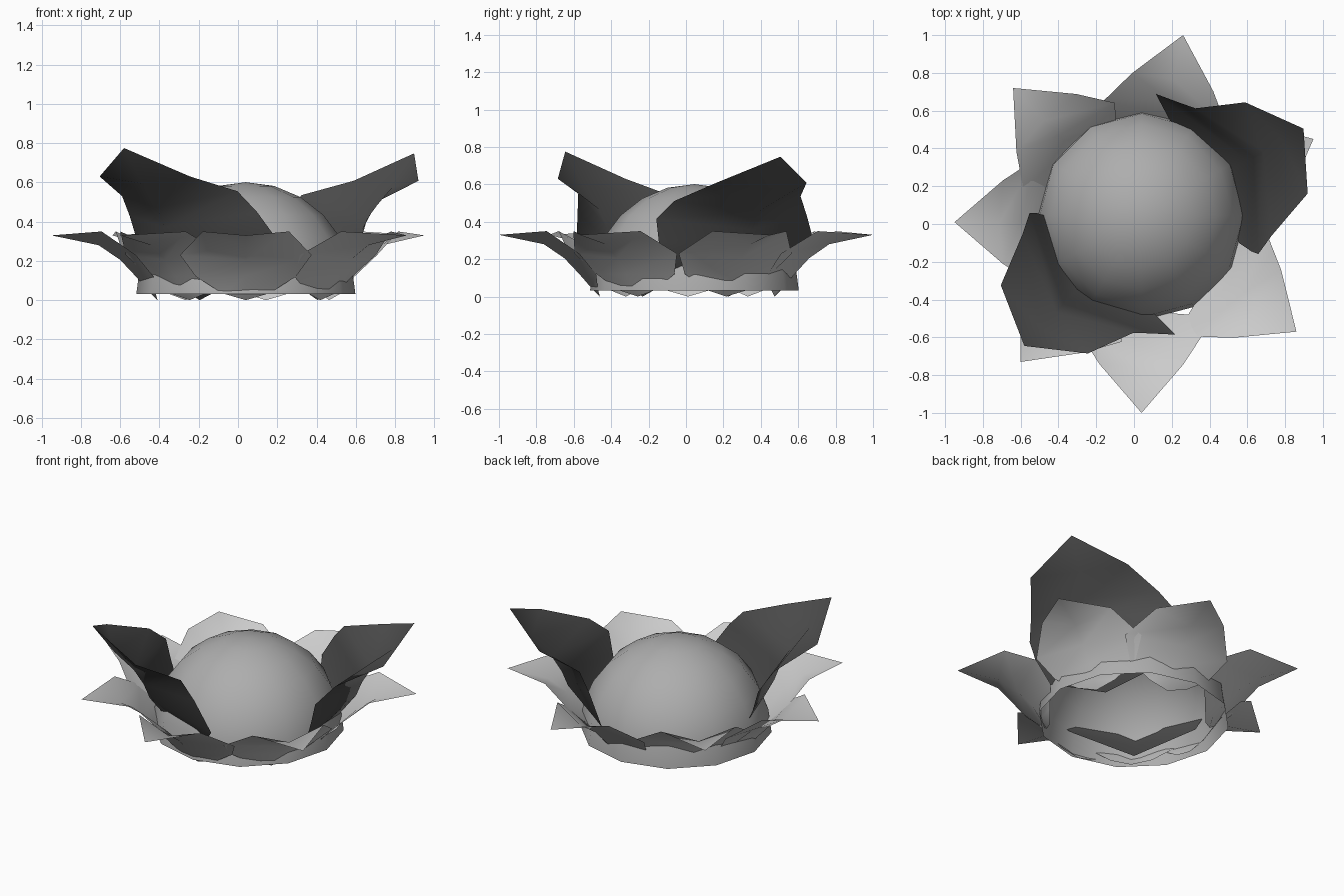
import bpy, bmesh, math
from mathutils import Vector

if "Cube" in bpy.data.objects:
    bpy.data.objects.remove(bpy.data.objects["Cube"])


def grey(name, v):
    m = bpy.data.materials.new(name)
    m.diffuse_color = (v, v, v, 1)
    m.use_nodes = True
    m.node_tree.nodes["Principled BSDF"].inputs["Base Color"].default_value = m.diffuse_color
    return m


DOME, DARK = grey("dome_grey", 0.42), grey("petal_dark", 0.075)


def finish(bm, name, mat=None):
    bmesh.ops.recalc_face_normals(bm, faces=bm.faces)
    me = bpy.data.meshes.new(name)
    bm.to_mesh(me)
    bm.free()
    for p in me.polygons:
        p.use_smooth = True
    if mat:
        me.materials.append(mat)
    ob = bpy.data.objects.new(name, me)
    bpy.context.collection.objects.link(ob)
    return ob


def blade(name, centre, angle, offset, zs, base, rows, tip, mat=None):
    """Pointed blade pointing outward. Points are (outward, sideways, height)."""
    d = Vector((math.cos(angle), math.sin(angle), 0))
    s = Vector((-d.y, d.x, 0))
    bm = bmesh.new()

    def vert(p):
        co = Vector(centre) + d * (p[0] + offset) + s * p[1]
        co.z = p[2] * zs
        return bm.verts.new(co)

    b, t = vert(base), vert(tip)
    grid = [[vert(p) for p in row] for row in rows]
    for i in range(2):
        bm.faces.new((b, grid[0][i], grid[0][i + 1]))
        for lo, hi in zip(grid, grid[1:]):
            bm.faces.new((lo[i], hi[i], hi[i + 1], lo[i + 1]))
        bm.faces.new((t, grid[-1][i + 1], grid[-1][i]))
    return finish(bm, name, mat)


# Open-bottomed dome in the middle
bm = bmesh.new()
bmesh.ops.create_uvsphere(bm, u_segments=12, v_segments=12, radius=0.558)
bmesh.ops.delete(bm, geom=[v for v in bm.verts if v.co.z < -0.01], context='VERTS')
for v in bm.verts:
    v.co.z *= 1.02
    v.co += Vector((0.04, 0.045, 0.032))
finish(bm, "dome", DOME)

# Ring of seven low leaves, aimed at their tips
tips = [(0.04, -1.0), (0.86, -0.57), (0.95, 0.45), (0.26, 1.0),
        (-0.64, 0.72), (-0.95, 0.01), (-0.60, -0.73)]
# half width, edge outward, edge z, centre outward, centre z
leaf_rows = [(0.12, 0.47, 0.035, 0.505, 0.045),
             (0.255, 0.48, 0.12, 0.57, 0.12),
             (0.335, 0.57, 0.23, 0.65, 0.205),
             (0.22, 0.745, 0.35, 0.76, 0.28)]
for n, (tx, ty) in enumerate(tips):
    dx, dy = tx - 0.04, ty - 0.01
    rows = [((eu, -hw, ez), (cu, 0, cz), (eu, hw, ez))
            for hw, eu, ez, cu, cz in leaf_rows]
    blade(f"leaf_{n + 1}", (0.04, 0.01, 0), math.atan2(dy, dx),
          math.hypot(dx, dy) - 1.0, 1, (0.46, 0, 0), rows, (1.0, 0, 0.33))

# Two tall dark petals, opposite each other
petal_rows = [
    ((0.31, -0.36, 0.15), (0.45, 0, 0.13), (0.31, 0.36, 0.15)),
    ((0.345, -0.43, 0.30), (0.565, 0, 0.28), (0.315, 0.545, 0.28)),
    ((0.37, -0.46, 0.43), (0.60, 0, 0.37), (0.395, 0.45, 0.45)),
    ((0.48, -0.41, 0.53), (0.66, 0, 0.47), (0.46, 0.375, 0.555)),
    ((0.755, -0.31, 0.63), (0.775, 0, 0.595), (0.705, 0.273, 0.63)),
]
for name, ang, off, zs in (("right_petal", 29.5, 0.08, 0.965),
                           ("left_petal", 227, 0.005, 1.0)):
    blade(name, (0.04, 0.02, 0), math.radians(ang), off, zs,
          (0.34, 0, 0), petal_rows, (0.905, 0, 0.775), DARK)
